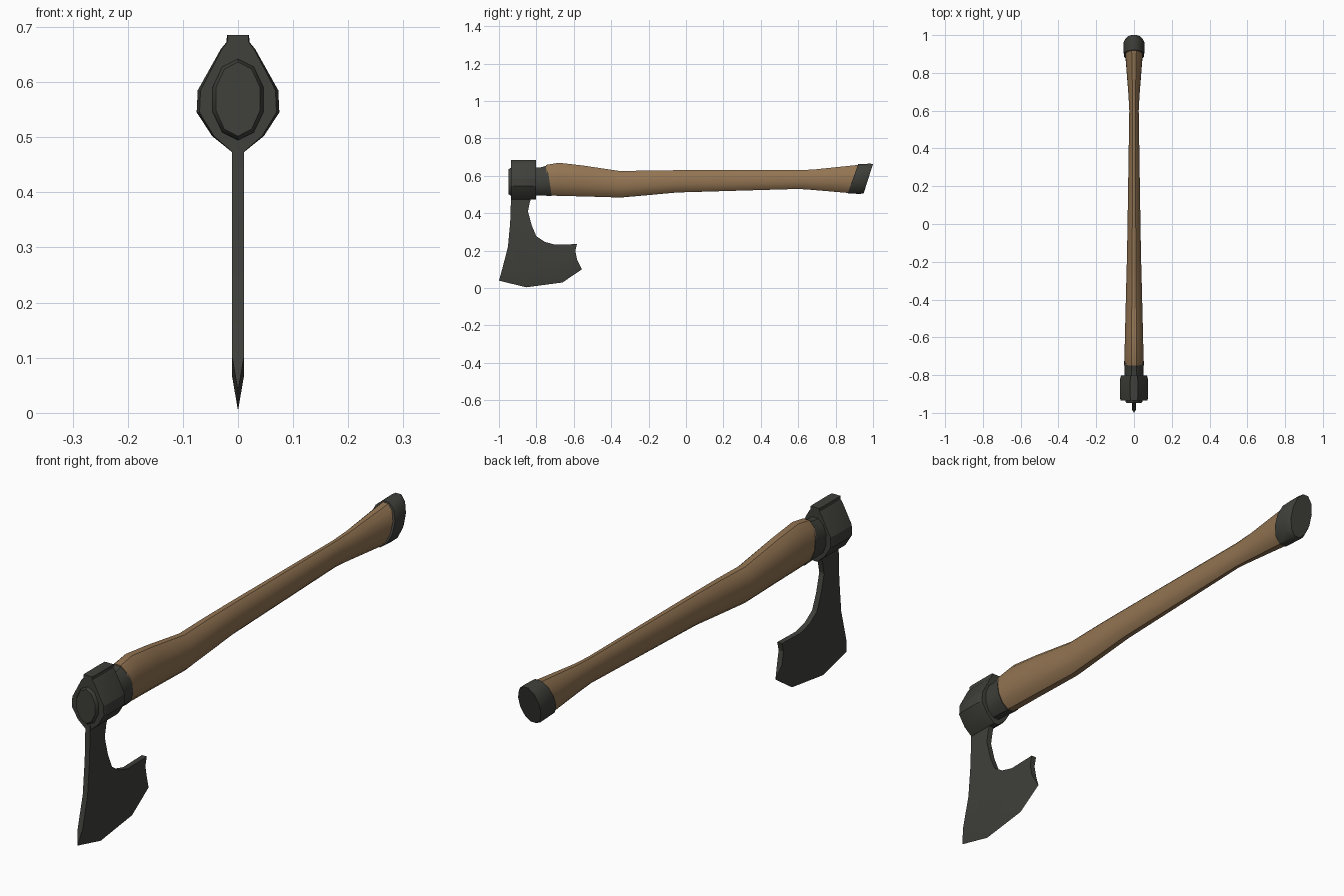
import bpy, bmesh, math

if "Cube" in bpy.data.objects:
    bpy.data.objects.remove(bpy.data.objects["Cube"])


def material(name, rgb):
    m = bpy.data.materials.new(name)
    m.diffuse_color = (*rgb, 1)
    m.use_nodes = True
    m.node_tree.nodes["Principled BSDF"].inputs["Base Color"].default_value = m.diffuse_color
    return m


WOOD = material("brown wood", (0.29, 0.175, 0.085))
IRON = material("dark iron", (0.05, 0.05, 0.043))


def finish(name, bm, mat, angle=30):
    bmesh.ops.recalc_face_normals(bm, faces=bm.faces)
    me = bpy.data.meshes.new(name)
    bm.to_mesh(me)
    bm.free()
    me.materials.append(mat)
    ob = bpy.data.objects.new(name, me)
    bpy.context.collection.objects.link(ob)
    bpy.ops.object.select_all(action='DESELECT')
    ob.select_set(True)
    bpy.context.view_layer.objects.active = ob
    bpy.ops.object.shade_smooth_by_angle(angle=math.radians(angle))
    return ob


def skin(bm, rings):
    """Bridge equal rings of points and cap both ends."""
    vs = [[bm.verts.new(p) for p in r] for r in rings]
    n = len(vs[0])
    for a, b in zip(vs, vs[1:]):
        for i in range(n):
            j = (i + 1) % n
            bm.faces.new((a[i], a[j], b[j], b[i]))
    bm.faces.new(vs[0])
    bm.faces.new(vs[-1])


def oval_loft(name, sections, mat, n=12, angle=40):
    """Sections: (y, z bottom, z top, half width, lean of the ring)."""
    bm = bmesh.new()
    rings = []
    for y, z0, z1, w, lean in sections:
        zc, h = (z0 + z1) / 2, (z1 - z0) / 2
        ring = []
        for k in range(n):
            a = 2 * math.pi * (k + 0.5) / n
            dx, dz = w * math.cos(a) / math.cos(math.pi / n), h * math.sin(a) / math.cos(math.pi / n)
            ring.append((dx, y + lean * dz, zc + dz))
        rings.append(ring)
    skin(bm, rings)
    return finish(name, bm, mat, angle)


# Wooden handle with a swollen neck and flared grip end
oval_loft("handle", [
    (-0.74, 0.495, 0.658, 0.050, -0.12), (-0.68, 0.493, 0.670, 0.050, 0),
    (-0.55, 0.490, 0.655, 0.047, 0), (-0.35, 0.484, 0.625, 0.042, 0),
    (-0.20, 0.497, 0.629, 0.038, 0), (-0.05, 0.511, 0.630, 0.035, 0),
    (0.60, 0.530, 0.630, 0.025, 0), (0.68, 0.525, 0.634, 0.029, 0.1),
    (0.90, 0.508, 0.659, 0.046, 0.35)], WOOD)

# Iron collar between head and handle
oval_loft("collar", [
    (-0.83, 0.497, 0.645, 0.048, 0), (-0.77, 0.495, 0.645, 0.051, -0.1),
    (-0.73, 0.491, 0.655, 0.052, -0.15)], IRON)

# Handle tip showing through the front of the eye
oval_loft("eye_plug", [
    (-0.948, 0.505, 0.633, 0.040, 0), (-0.938, 0.498, 0.638, 0.046, 0),
    (-0.82, 0.498, 0.638, 0.046, 0)], IRON, 10)

# Leaning end cap
oval_loft("end_cap", [
    (0.893, 0.507, 0.663, 0.054, 0.36), (0.955, 0.503, 0.665, 0.055, 0.32),
    (0.975, 0.507, 0.664, 0.045, 0.32)], IRON)

# Eye of the axe head: mirrored profile with lug on top, run along y
half = [(0.020, 0.685), (0.021, 0.672), (0.031, 0.660), (0.073, 0.585),
        (0.075, 0.545), (0.047, 0.502), (0.011, 0.473)]
outline = half + [(-x, z) for x, z in reversed(half)]
bm = bmesh.new()
skin(bm, [[(x * s, y, z) for x, z in outline]
          for y, s in ((-0.935, 0.93), (-0.92, 1), (-0.825, 1), (-0.803, 0.92))])
finish("head_eye", bm, IRON, 25)

# Bearded blade: flat plate, then a wedge down to the cutting edge
edge = [(-1.0, 0.04), (-0.855, 0.004), (-0.66, 0.03), (-0.557, 0.10)]
inner = [(-0.983, 0.10), (-0.855, 0.065), (-0.69, 0.085), (-0.582, 0.15)]
back = [(-0.592, 0.20), (-0.583, 0.235), (-0.70, 0.232), (-0.755, 0.247),
        (-0.80, 0.277), (-0.825, 0.335), (-0.845, 0.41), (-0.835, 0.46),
        (-0.82, 0.50), (-0.935, 0.50), (-0.94, 0.35), (-0.952, 0.22)]
T = 0.0105
bm = bmesh.new()
sides = []
for s in (-1, 1):
    sides.append([bm.verts.new((s * T, y, z)) for y, z in inner + back])
    bm.faces.new(sides[-1])
tip = [bm.verts.new((0, y, z)) for y, z in edge]
left, right = sides
for i in range(3, len(left)):
    j = (i + 1) % len(left)
    bm.faces.new((left[i], left[j], right[j], right[i]))
for side in sides:
    for i in range(3):
        bm.faces.new((side[i], side[i + 1], tip[i + 1], tip[i]))
for i in (0, 3):
    bm.faces.new((left[i], right[i], tip[i]))
finish("blade", bm, IRON, 25)
